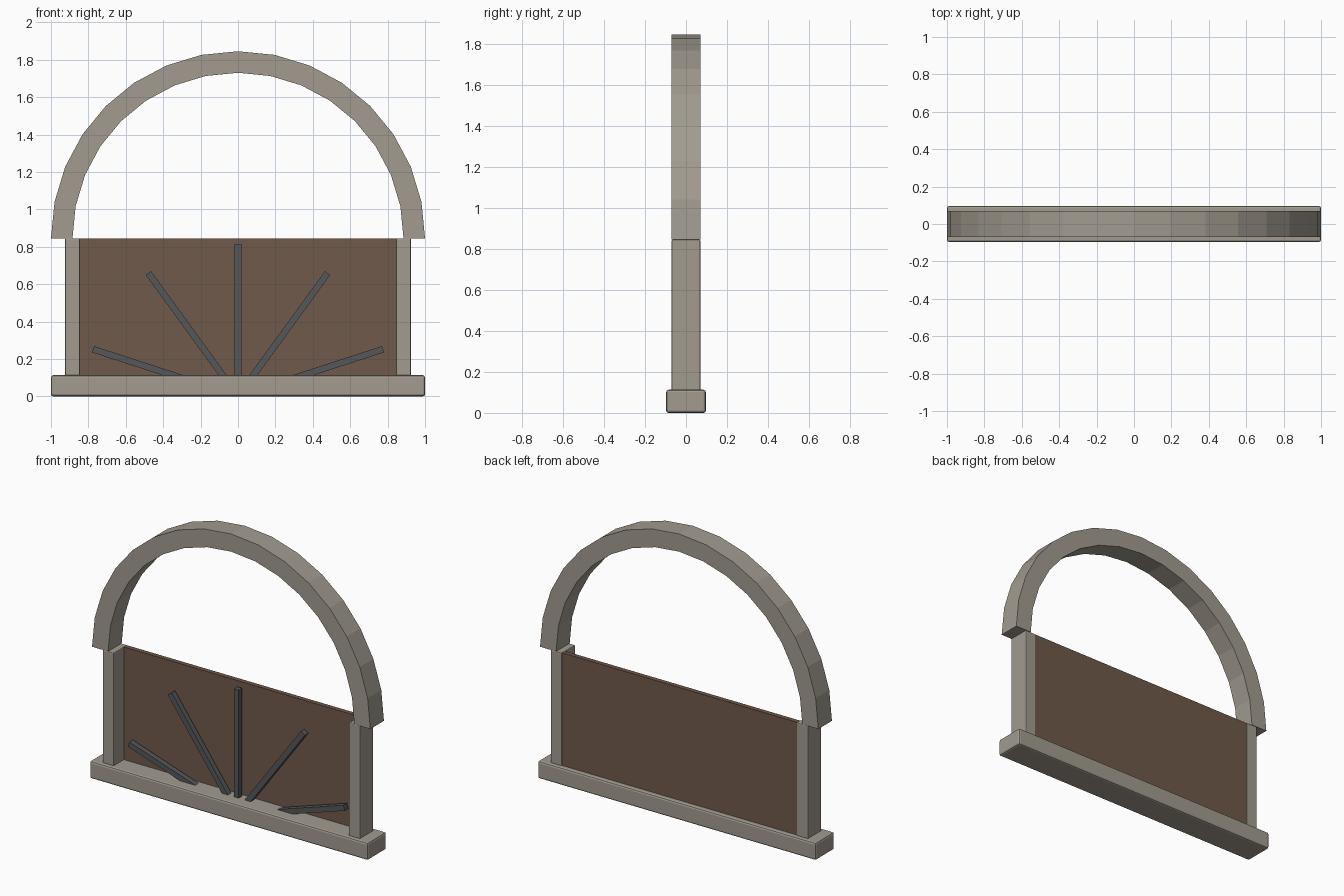
import bpy, bmesh, math
from mathutils import Matrix

if "Cube" in bpy.data.objects:
    bpy.data.objects.remove(bpy.data.objects["Cube"])


def material(name, rgb):
    m = bpy.data.materials.new(name)
    m.diffuse_color = (*rgb, 1)
    m.use_nodes = True
    m.node_tree.nodes["Principled BSDF"].inputs["Base Color"].default_value = m.diffuse_color
    return m


STONE = material("stone", (0.36, 0.33, 0.28))
WOOD = material("wood", (0.16, 0.10, 0.07))
IRON = material("iron", (0.09, 0.095, 0.10))


def finish(name, bm, mat):
    bmesh.ops.recalc_face_normals(bm, faces=bm.faces)
    mesh = bpy.data.meshes.new(name)
    bm.to_mesh(mesh)
    bm.free()
    mesh.materials.append(mat)
    obj = bpy.data.objects.new(name, mesh)
    bpy.context.collection.objects.link(obj)
    return obj


def box(name, lo, hi, mat, bevel=0, turn=0):
    """Box between two corners, optionally bevelled and turned about the y axis."""
    bm = bmesh.new()
    size = [b - a for a, b in zip(lo, hi)]
    mid = [(a + b) / 2 for a, b in zip(lo, hi)]
    bmesh.ops.create_cube(bm, size=1, matrix=Matrix.Translation(mid) @ Matrix.Diagonal((*size, 1)))
    bm.transform(Matrix.Rotation(turn, 4, 'Y'))
    obj = finish(name, bm, mat)
    if bevel:
        mod = obj.modifiers.new("bevel", 'BEVEL')
        mod.width = bevel
        mod.segments = 2
    return obj


SPRING = 0.845   # height where the arch starts
DEPTH = 0.07     # half depth of posts and arch

# Sill
box("sill", (-1, -0.097, 0), (1, 0.097, 0.113), STONE, 0.012)

# Side posts
for side, name in ((-1, "left_post"), (1, "right_post")):
    x = side * 0.885
    box(name, (x - 0.04, -DEPTH, 0.1), (x + 0.04, DEPTH, SPRING), STONE, 0.006)

# Back panel
box("back_panel", (-0.85, 0.035, 0.1), (0.85, 0.065, SPRING), WOOD)

# Fan of bars spreading from the middle of the sill
for i in range(-2, 3):
    box(f"fan_bar_{i + 3}", (-0.0175, -0.0175, 0.06), (0.0175, 0.0175, 0.815), IRON,
        turn=math.radians(36 * i))

# Half-round arch, swept as a rectangular section in 16 flat steps
bm = bmesh.new()
section = ((0.885, -DEPTH), (1.0, -DEPTH), (1.0, DEPTH), (0.885, DEPTH))
rings = []
for i in range(17):
    a = math.pi * i / 16
    rings.append([bm.verts.new((r * math.cos(a), y, SPRING + r * math.sin(a))) for r, y in section])
for p, q in zip(rings, rings[1:]):
    for k in range(4):
        n = (k + 1) % 4
        bm.faces.new((p[k], p[n], q[n], q[k]))
bm.faces.new(rings[0])
bm.faces.new(rings[-1])
finish("arch", bm, STONE)
